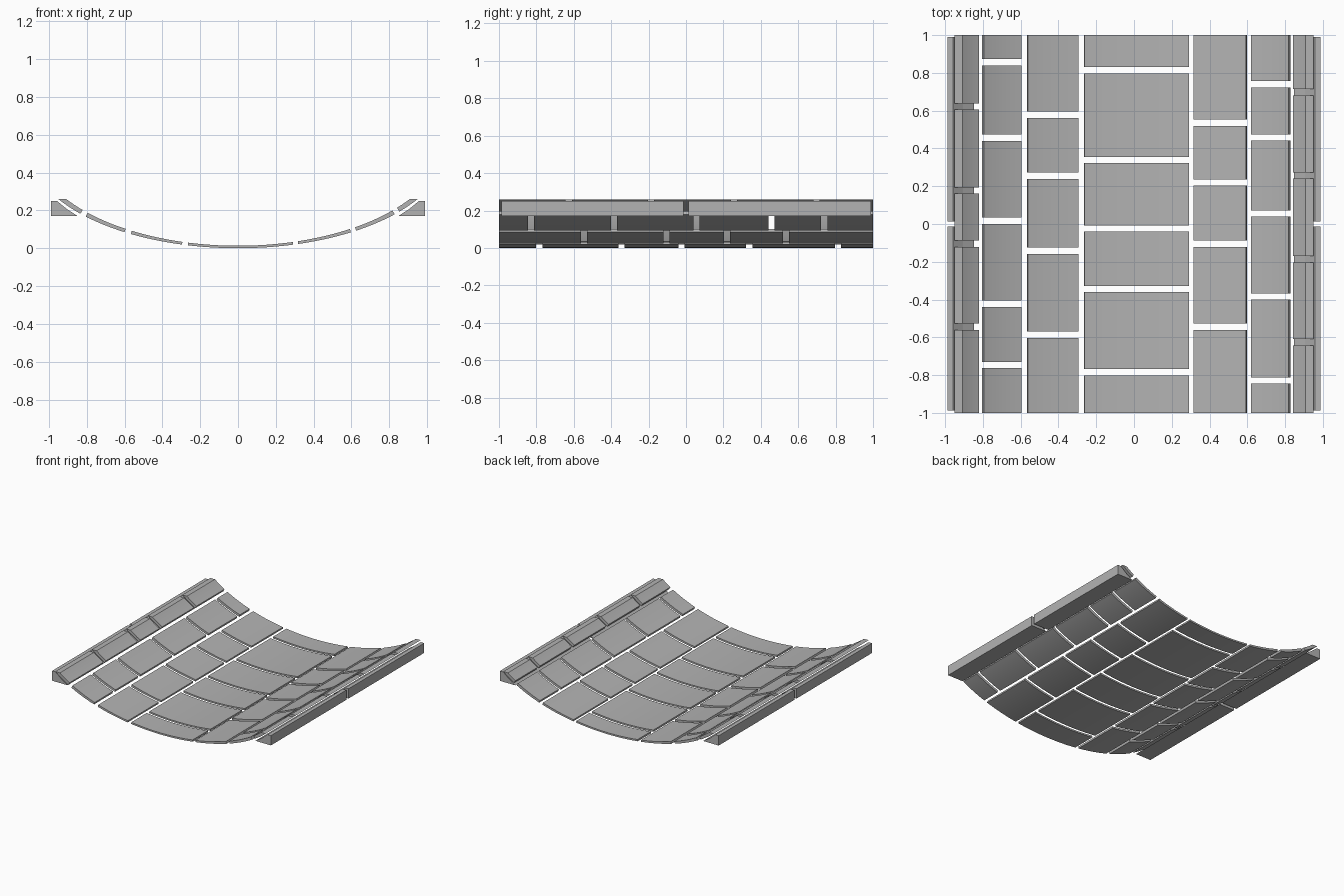
import bpy, bmesh, math

if "Cube" in bpy.data.objects:
    bpy.data.objects.remove(bpy.data.objects["Cube"])

A, B = 1.10, 0.525      # half-axes of the elliptical trough
RIM = 0.26              # height where the rim slabs are cut level

stone = bpy.data.materials.new("grey stone")
stone.diffuse_color = (0.45, 0.45, 0.45, 1)
stone.use_nodes = True
stone.node_tree.nodes["Principled BSDF"].inputs["Base Color"].default_value = stone.diffuse_color


def under(x):
    return x, B * (1 - math.sqrt(1 - (x / A) ** 2))


def upper(x):
    # underside point moved along the curve normal, thicker toward the rim
    slope = B * x / A ** 2 / math.sqrt(1 - (x / A) ** 2)
    n = math.hypot(slope, 1)
    t = 0.013 + 0.013 * (x / 0.945) ** 2
    px, pz = under(x)
    return px - t * slope / n, pz + t / n


def x_at(curve, z):
    lo, hi = 0.5, 1.0
    for _ in range(40):
        mid = (lo + hi) / 2
        lo, hi = (mid, hi) if curve(mid)[1] < z else (lo, mid)
    return lo


def prisms(name, profile, spans, sharp):
    # extrude an x-z profile along each y span
    bm = bmesh.new()
    for y0, y1 in spans:
        a = [bm.verts.new((x, y0, z)) for x, z in profile]
        b = [bm.verts.new((x, y1, z)) for x, z in profile]
        n = len(a)
        bm.faces.new(a)
        bm.faces.new(b[::-1])
        for i in range(n):
            j = (i + 1) % n
            bm.faces.new((a[j], a[i], b[i], b[j]))
    bmesh.ops.recalc_face_normals(bm, faces=bm.faces)
    me = bpy.data.meshes.new(name)
    bm.to_mesh(me)
    bm.free()
    me.materials.append(stone)
    ob = bpy.data.objects.new(name, me)
    bpy.context.collection.objects.link(ob)
    if not sharp:
        bpy.ops.object.select_all(action='DESELECT')
        ob.select_set(True)
        bpy.context.view_layer.objects.active = ob
        bpy.ops.object.shade_smooth_by_angle(angle=math.radians(30))


def slab_row(name, x0, x1, joints, side=1, rim=False, seg=10):
    # a row of curved slabs; joints are the upper y edges of the gaps
    e0, e1 = (x_at(under, RIM), x_at(upper, RIM)) if rim else (x1, x1)
    low = [under(x0 + (e0 - x0) * i / seg) for i in range(seg + 1)]
    top = [upper(x0 + (e1 - x0) * i / seg) for i in range(seg + 1)]
    prof = [(side * x, z) for x, z in low + top[::-1]]
    tops = [1.0] + [j - 0.033 for j in joints]
    ends = joints + [-1.0]
    prisms(name, prof, list(zip(ends, tops)), False)


# floor and wall slabs
slab_row("centre_slabs", -0.265, 0.292, [0.83, 0.355, -0.008, -0.328, -0.768], seg=16)
slab_row("left_lower_slabs", 0.296, 0.567, [0.595, 0.272, -0.125, -0.57], -1)
slab_row("right_lower_slabs", 0.318, 0.597, [0.552, 0.236, -0.088, -0.528])
slab_row("left_upper_slabs", 0.60, 0.805, [0.873, 0.473, 0.034, -0.406, -0.73], -1)
slab_row("right_upper_slabs", 0.625, 0.828, [0.756, 0.474, 0.072, -0.368, -0.812])

# rim slabs with level tops
slab_row("left_rim_slabs", 0.833, 0, [0.638, 0.194, -0.088, -0.528], -1, True)
slab_row("right_rim_slabs", 0.853, 0, [0.714, 0.273, -0.17, -0.61], 1, True)

# bevelled edge beams, two per side
for side, name in ((-1, "left_edge_beams"), (1, "right_edge_beams")):
    prof = [(0.988, 0.17), (0.988, 0.25), (0.957, 0.25), (0.905, 0.207), (0.848, 0.17)]
    prisms(name, [(side * x, z) for x, z in prof], [(-0.987, -0.014), (0.014, 0.99)], True)
